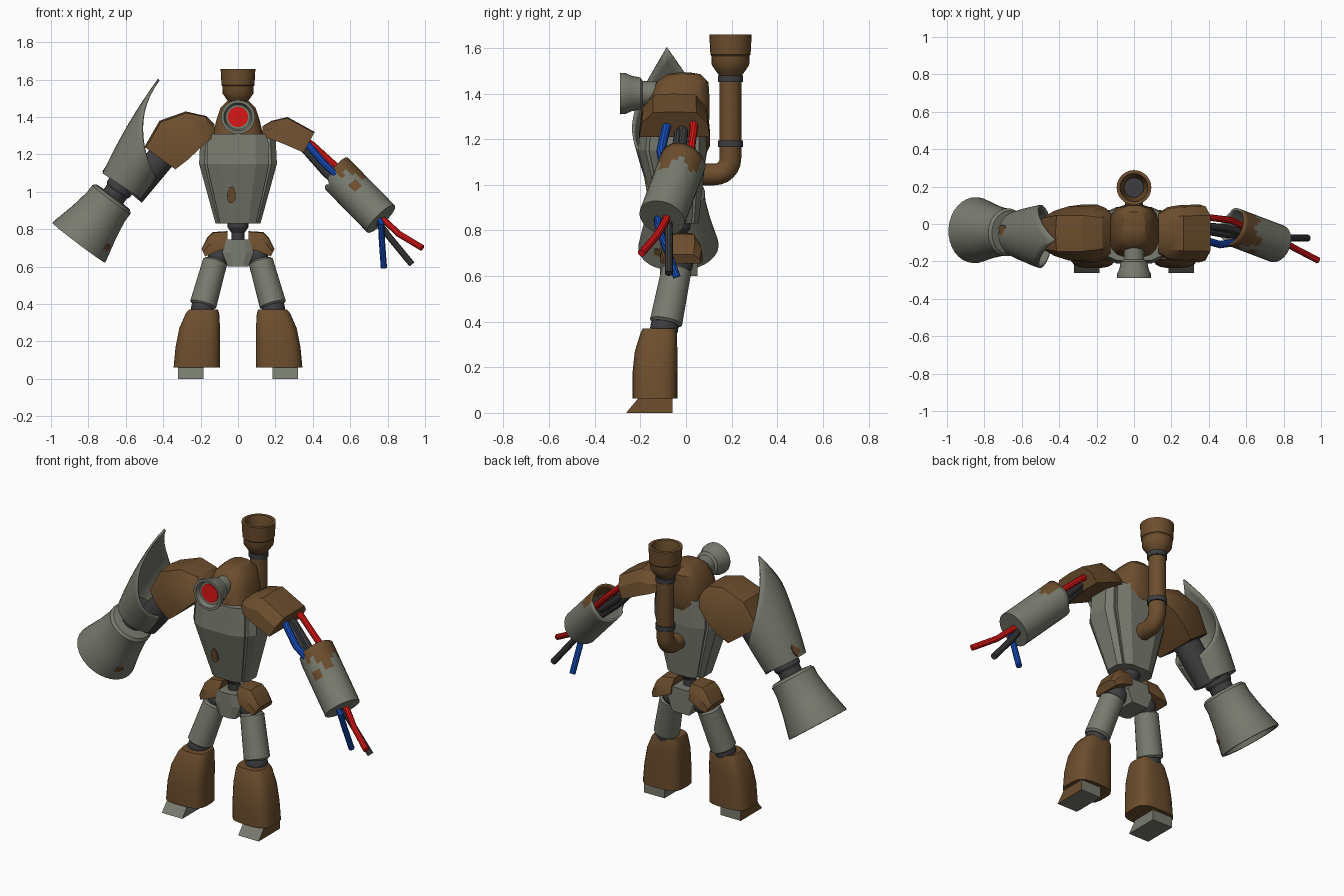
import bpy, bmesh, math, random
from mathutils import Vector as V

if "Cube" in bpy.data.objects:
    bpy.data.objects.remove(bpy.data.objects["Cube"])

random.seed(4)
MATS = {}


def mat(name, rgb):
    m = bpy.data.materials.new(name)
    m.diffuse_color = (*rgb, 1)
    m.use_nodes = True
    m.node_tree.nodes["Principled BSDF"].inputs["Base Color"].default_value = m.diffuse_color
    MATS[name] = m


mat("grey", (0.19, 0.2, 0.16))
mat("rust", (0.15, 0.075, 0.026))
mat("dark", (0.048, 0.048, 0.052))
mat("red", (0.72, 0.008, 0.008))
mat("blue", (0.008, 0.075, 0.5))


def make(name, verts, faces, *mats, smooth=True, thick=0):
    me = bpy.data.meshes.new(name)
    me.from_pydata([tuple(v) for v in verts], [], faces)
    bm = bmesh.new()
    bm.from_mesh(me)
    bmesh.ops.remove_doubles(bm, verts=bm.verts, dist=1e-5)
    bmesh.ops.recalc_face_normals(bm, faces=bm.faces)
    bm.to_mesh(me)
    bm.free()
    for m in mats:
        me.materials.append(MATS[m])
    ob = bpy.data.objects.new(name, me)
    bpy.context.collection.objects.link(ob)
    if thick:
        mod = ob.modifiers.new("thickness", 'SOLIDIFY')
        mod.thickness = thick
    if smooth:
        bpy.ops.object.select_all(action='DESELECT')
        ob.select_set(True)
        bpy.context.view_layer.objects.active = ob
        bpy.ops.object.shade_smooth_by_angle(angle=math.radians(32))
    return ob


def loft(name, rings, *mats, start=True, end=True, **kw):
    """Skin a list of rings that have equal point counts."""
    n, m = len(rings[0]), len(rings)
    faces = [(i*n + j, i*n + (j+1) % n, (i+1)*n + (j+1) % n, (i+1)*n + j)
             for i in range(m-1) for j in range(n)]
    if start:
        faces.append(tuple(range(n)))
    if end:
        faces.append(tuple(range((m-1)*n, m*n)))
    return make(name, [p for r in rings for p in r], faces, *mats, **kw)


def circle(c, d, r, n):
    q = V(d).to_track_quat('Z', 'Y')
    return [V(c) + q @ V((r*math.cos(2*math.pi*k/n), r*math.sin(2*math.pi*k/n), 0)) for k in range(n)]


def lathe(name, p0, d, prof, m, n=24):
    """Revolve (distance, radius) pairs about the axis d from p0."""
    d = V(d).normalized()
    return loft(name, [circle(V(p0) + d*t, d, r, n) for t, r in prof], m)


def sweep(name, pts, r, m, n=10):
    pts = [V(p) for p in pts]
    rings = []
    for i, p in enumerate(pts):
        d = pts[min(i+1, len(pts)-1)] - pts[max(i-1, 0)]
        rings.append(circle(p, d, r, n))
    return loft(name, rings, m)


def oval(cx, cy, z, rx, ry, n=16, p=0.7):
    f = lambda c: math.copysign(abs(c)**p, c)
    return [V((cx + rx*f(math.cos(2*math.pi*(k+.5)/n)), cy + ry*f(math.sin(2*math.pi*(k+.5)/n)), z)) for k in range(n)]


def ball(name, c, r, m):
    lathe(name, V(c) - V((0, 0, r)), (0, 0, 1),
          [(r - r*math.cos(math.pi*k/10), max(r*math.sin(math.pi*k/10), .002)) for k in range(11)], m, 16)


ARCH = [(-1, 0), (-.93, .55), (-.62, .96), (0, 1), (.62, .96), (.93, .55), (1, 0)]


def armour(name, secs, yc, *mats):
    """Arched plate: each section is top x,z, bottom x,z and half width."""
    return loft(name, [[V((bx + (tx-bx)*h, yc + w*y, bz + (tz-bz)*h)) for y, h in ARCH]
                       for tx, tz, bx, bz, w in secs], *mats)


def patch(name, c, nrm, sx, sy):
    """Thin irregular rust plate."""
    q = V(nrm).to_track_quat('Z', 'Y')
    rad = [random.uniform(.65, 1.1) for _ in range(9)]
    rings = [[V(c) + q @ V((sx*r*math.cos(k*.698), sy*r*math.sin(k*.698), h)) for k, r in enumerate(rad)]
             for h in (-.003, .004)]
    loft(name, rings, "rust", smooth=False)


# Torso: eight-sided hull with seam grooves
Q = [(1, .42), (.86, .68), (.78, .66), (.8, .78), (.46, 1)]
SEC = Q + [(-x, y) for x, y in Q[::-1]] + [(-x, -y) for x, y in Q] + [(x, -y) for x, y in Q[::-1]]
loft("torso", [[V((x*rx, yc + y*ry, z)) for x, y in SEC] for z, rx, yc, ry in
               ((.83, .12, -.035, .09), (1.15, .208, -.06, .15), (1.31, .2, -.055, .14))], "grey", smooth=False)
patch("torso_rust_spot", (-.035, -.172, .99), (0, -1, -.18), .03, .05)
patch("torso_rust_spot_low", (.085, -.105, .9), (.5, -.8, -.25), .03, .04)

# Head dome and eye
loft("head", [oval(0, yc, z, rx, ry) for z, rx, yc, ry in
              ((1.24, .115, -.04, .13), (1.29, .14, -.04, .145), (1.38, .118, -.03, .135),
               (1.45, .095, -.015, .115), (1.485, .06, -.01, .075), (1.492, .025, -.01, .03))], "rust")
lathe("eye_housing", (0, -.1, 1.4), (0, -1, 0),
      [(0, .05), (.09, .055), (.1, .07), (.14, .078), (.165, .09), (.19, .091), (.19, .076), (.165, .066), (.16, .01)], "grey", 28)
lathe("eye_lens", (0, -.255, 1.4), (0, -1, 0), [(0, .054), (.013, .054)], "red", 28)

# Exhaust pipe with bands and open cup
bend = [(0, .125 + .07*math.sin(a*math.pi/12), 1.115 - .07*math.cos(a*math.pi/12)) for a in range(7)]
sweep("exhaust_pipe", [(0, .03, 1.045)] + bend + [(0, .195, 1.48)], .048, "rust", 18)
for z in (1.18, 1.465):
    lathe("pipe_band", (0, .195, z - .014), (0, 0, 1), [(0, .055), (.028, .055)], "dark")
lathe("exhaust_cup", (0, .195, 1.48), (0, 0, 1),
      [(0, .05), (.02, .065), (.045, .082), (.085, .084), (.09, .088), (.178, .093), (.178, .075), (.08, .06), (.03, .05)], "rust")
lathe("cup_floor", (0, .195, 1.512), (0, 0, 1), [(0, .05), (.03, .053)], "dark")

# Shoulder armour
big = armour("right_shoulder", [(-.125, 1.36, -.125, 1.3, .11), (-.17, 1.405, -.15, 1.28, .135),
                                (-.28, 1.43, -.2, 1.235, .155), (-.42, 1.38, -.27, 1.17, .155),
                                (-.5, 1.24, -.335, 1.12, .13)], -.05, "rust", "dark")
for f in big.data.polygons:
    if len(f.vertices) > 4 and f.normal.z < -.3:
        f.material_index = 1
armour("left_shoulder", [(.13, 1.35, .13, 1.3, .11), (.18, 1.38, .18, 1.28, .14),
                         (.265, 1.4, .235, 1.26, .15), (.41, 1.32, .35, 1.21, .155)], -.05, "rust")

# Bladed right sleeve: tube whose outer side runs up to a point
D, U, Y = V((.55, 0, .835)), V((-.835, 0, .55)), V((0, 1, 0))
base, N, M = V((-.62, -.055, 1.03)), 36, 8
rings = []
for i in range(M + 1):
    t, ring = i / M, []
    for k in range(N):
        a = 2*math.pi*k/N - math.pi
        L = (.14 + .445*(1 - abs(a)/math.pi)**2.2) * t
        out = .125 + .17*L*(.6 - L)
        ring.append(base + D*L + U*(math.cos(a)*out + .05*L) + Y*(math.sin(a)*(out + .03*t) - .05*L))
    rings.append(ring)
loft("blade_sleeve", rings, "grey", end=False, thick=.012)
patch("sleeve_rust_spot", (-.7, -.035, 1.14), U, .03, .045)
lathe("right_upper_arm", (-.38, -.05, 1.22), (-.6, 0, -.72), [(0, .075), (.3, .075)], "dark")
lathe("right_wrist", (-.6, -.05, 1.07), (-.55, .05, -.8), [(0, .075), (.07, .075), (.085, .065), (.15, .065)], "dark")

# Flared, hollow right fist
lathe("right_fist", (-.665, -.045, .975), (-.185, .012, -.245),
      [(0, .07), (.005, .115), (.02, .128), (.07, .128), (.17, .145), (.3, .176), (.31, .176), (.31, .155), (.26, .145), (.25, .02)], "grey", 32)
patch("fist_rust_spot", (-.702, -.122, .703), (.67, -.54, -.5), .026, .026)

# Left forearm tube with ragged rusty upper end
A, B = V((.515, -.01, 1.11)), V((.765, -.105, .855))
ax = (B - A).normalized()
up = (V((0, 0, 1)) - ax*ax.z).normalized()
side = ax.cross(up)
rag = [random.choice((-.01, .0, .025)) for _ in range(24)]
rings = []
for i in range(15):
    ring = []
    for k in range(24):
        a = 2*math.pi*k/24
        start = .02 - .02*math.cos(a) + (rag[k] if math.cos(a) < .3 else 0)
        s = start + ((B - A).length - start)*i/14
        ring.append(A + ax*s + (up*math.cos(a) + side*math.sin(a))*.103)
    rings.append(ring)
arm = loft("left_forearm", rings, "grey", "rust", start=False, thick=.012)
for f in arm.data.polygons:
    c = f.center - A
    s, a = c.dot(ax), math.atan2(c.dot(side), c.dot(up))
    if abs(a) < 1.25 and s < .13 + .035*math.sin(a*5) - .03*abs(a) or abs(a - 1.1) < .3 and .13 < s < .19:
        f.material_index = 1

# Loose cables
cables = [
    ("upper", "blue", .02, [(.3, -.05, 1.32), (.37, -.085, 1.255), (.46, -.11, 1.15), (.6, -.09, 1.02)]),
    ("upper", "dark", .022, [(.28, -.03, 1.3), (.36, -.03, 1.225), (.47, -.05, 1.1), (.6, -.06, .99)]),
    ("upper", "dark", .02, [(.3, -.05, 1.3), (.38, -.01, 1.23), (.48, -.02, 1.12), (.6, -.05, 1.02)]),
    ("upper", "red", .018, [(.3, .02, 1.32), (.4, .035, 1.25), (.52, .02, 1.14), (.62, -.03, 1.04)]),
    ("lower", "red", .017, [(.72, -.07, .9), (.79, -.09, .84), (.86, -.13, .775), (.985, -.195, .7)]),
    ("lower", "dark", .018, [(.72, -.08, .88), (.8, -.075, .77), (.93, -.075, .612)]),
    ("lower", "blue", .017, [(.74, -.12, .88), (.765, -.125, .83), (.77, -.09, .73), (.78, -.04, .595)]),
]
for part, colour, r, pts in cables:
    sweep(f"{part}_{colour}_cable", pts, r, colour)

# Waist and pelvis
lathe("waist", (0, -.035, .7), (0, 0, 1), [(0, .035), (.08, .035), (.11, .055), (.14, .055)], "dark")
loft("pelvis", [[V((x*w, y, z)) for x, y in ((-1, -.1), (-.5, -.115), (.5, -.115), (1, -.1), (1, .05), (-1, .05))]
                for z, w in ((.6, .055), (.675, .085), (.745, .062))], "grey", smooth=False)

# Legs, mirrored
for s, tag in ((-1, "right"), (1, "left")):
    armour(f"{tag}_hip_plate", [(s*.055, .79, s*.06, .7, .08), (s*.135, .785, s*.115, .68, .09),
                                (s*.165, .755, s*.14, .67, .095), (s*.195, .695, s*.175, .655, .085)], -.02, "rust")
    ball(f"{tag}_hip_joint", (s*.1, -.03, .655), .062, "dark")
    lathe(f"{tag}_thigh", (s*.12, -.04, .635), (s*.07, -.05, -.25), [(0, .055), (.01, .066), (.25, .072), (.26, .06)], "grey")
    ball(f"{tag}_knee", (s*.19, -.095, .375), .062, "dark")
    shin = []
    for z, cx, rx, y0, y1 in ((.37, .185, .078, -.19, -.045), (.35, .19, .09, -.2, -.04), (.27, .205, .11, -.225, -.037),
                              (.17, .215, .12, -.236, -.036), (.062, .22, .125, -.236, -.036)):
        shin.append([V((s*p.x, max(p.y, -9), z)) for p in oval(cx, (y0+y1)/2, z, rx, (y1-y0)/2, 20, .6)])
    loft(f"{tag}_shin_guard", shin, "rust")
    side_pts = [(-.262, 0), (-.25, .015), (-.2, .075), (-.06, .075), (-.06, 0)]
    cut = lambda x: [V((s*x, y, z)) for y, z in side_pts]
    foot = loft(f"{tag}_foot", [cut(.185), cut(.32)], "grey", "rust", smooth=False)
    for f in foot.data.polygons:
        if f.normal.x * s > .5:
            f.material_index = 1
